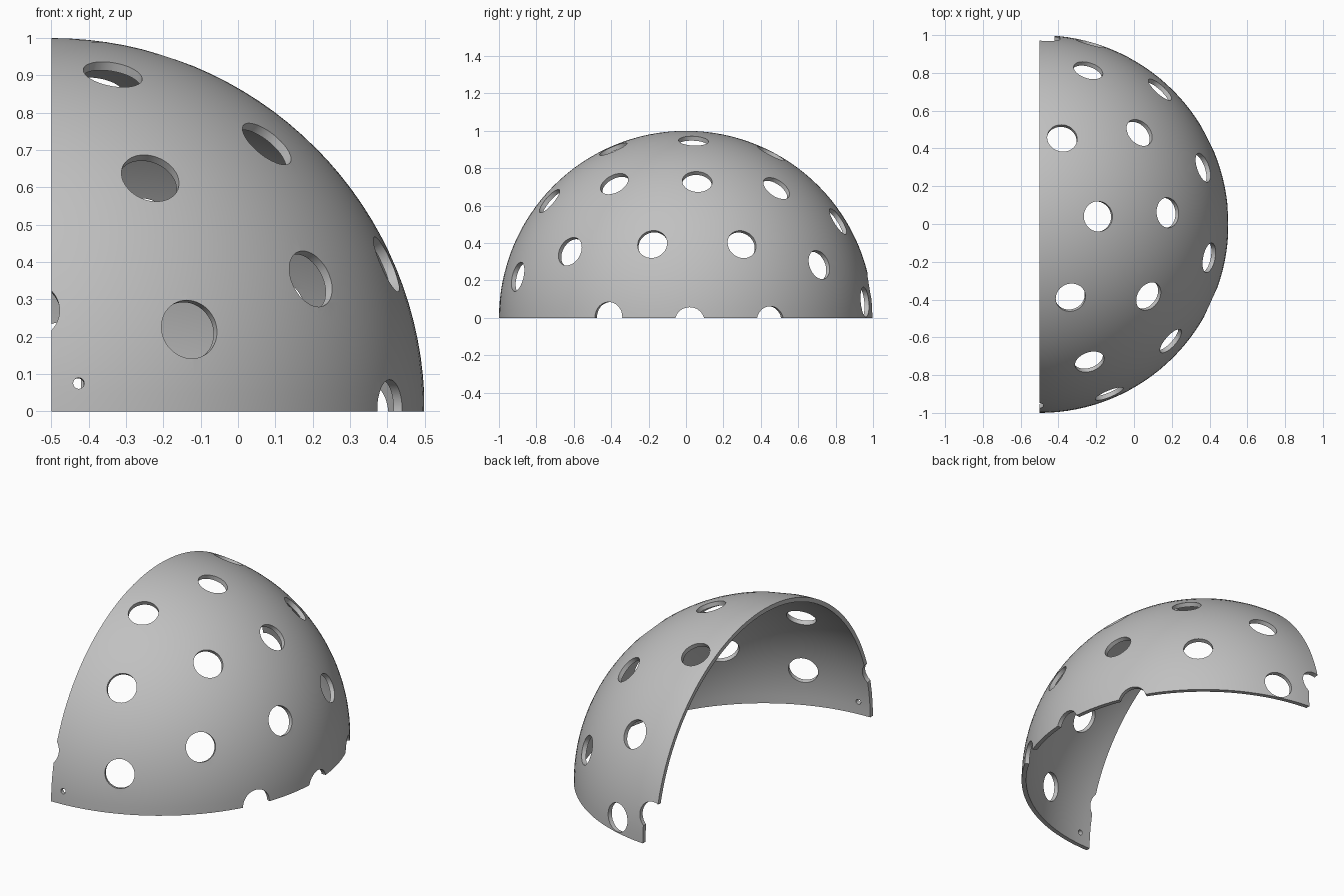
import bpy
import bmesh
from mathutils import Matrix, Vector

cube = bpy.data.objects.get("Cube")
if cube:
    bpy.data.objects.remove(cube, do_unlink=True)

CENTRE = Vector((-0.5, 0, 0))   # centre of the sphere the shell is cut from
THICKNESS = 0.025
HOLE = 0.08

# Directions from the sphere centre to each large hole
HOLES = [
    (0.31, 0.04, 0.945), (0.165, -0.39, 0.905), (0.12, 0.455, 0.88),
    (0.58, -0.385, 0.72), (0.68, 0.06, 0.73), (0.53, 0.485, 0.695),
    (0.265, -0.73, 0.625), (0.26, 0.82, 0.52), (0.695, -0.62, 0.355),
    (0.9, -0.18, 0.395), (0.87, 0.3, 0.395), (0.64, 0.715, 0.285),
    (0.37, -0.9, 0.22), (0.27, 0.96, 0.085), (0.91, -0.415, 0.005),
    (1, 0.02, -0.023), (0.89, 0.45, -0.018),
    (-0.058, -0.96, 0.27), (0.03, 0.985, 0.165),
]
PINHOLE = (0.073, -0.99, 0.075)


def add_object(name, bm):
    mesh = bpy.data.meshes.new(name)
    bm.to_mesh(mesh)
    bm.free()
    obj = bpy.data.objects.new(name, mesh)
    obj.location = CENTRE
    bpy.context.collection.objects.link(obj)
    return obj


def add_drill(bm, direction, radius, sides):
    """Cylinder pointing outward through the shell wall."""
    axis = Vector(direction).normalized()
    turn = axis.to_track_quat('Z', 'Y').to_matrix().to_4x4()
    bmesh.ops.create_cone(bm, cap_ends=True, segments=sides, radius1=radius,
                          radius2=radius, depth=0.2,
                          matrix=Matrix.Translation(axis) @ turn)


def add_box(name, low, high):
    low, high = Vector(low), Vector(high)
    bm = bmesh.new()
    bmesh.ops.create_cube(bm, size=1, matrix=Matrix.Translation((low + high) / 2)
                          @ Matrix.Diagonal((*(high - low), 1)))
    return add_object(name, bm)


def cut(target, tool, operation):
    modifier = target.modifiers.new(tool.name, 'BOOLEAN')
    modifier.operation = operation
    modifier.solver = 'EXACT'
    modifier.object = tool
    tool.hide_render = True
    tool.hide_set(True)
    bpy.context.view_layer.objects.active = target
    bpy.ops.object.modifier_apply(modifier=modifier.name)
    bpy.data.objects.remove(tool, do_unlink=True)


# Hollow sphere: outer skin and reversed inner skin
bm = bmesh.new()
bmesh.ops.create_uvsphere(bm, u_segments=128, v_segments=64, radius=1)
outer = set(bm.faces)
bmesh.ops.create_uvsphere(bm, u_segments=128, v_segments=64, radius=1 - THICKNESS)
bmesh.ops.reverse_faces(bm, faces=[f for f in bm.faces if f not in outer])
shell = add_object("perforated_quarter_shell", bm)

# Keep one quarter of the sphere
cut(shell, add_box("quarter_block", (0, -1.2, 0), (1.2, 1.2, 1.2)), 'INTERSECT')

# Drill the large holes and the pinhole
bm = bmesh.new()
for direction in HOLES:
    add_drill(bm, direction, HOLE, 48)
add_drill(bm, PINHOLE, 0.015, 20)
cut(shell, add_object("drills", bm), 'DIFFERENCE')

# Missing rear corner below the last hole
cut(shell, add_box("corner_block", (-0.1, 0.8, -0.1), (0.08, 1.2, 0.15)), 'DIFFERENCE')

# Grey plastic
grey = bpy.data.materials.new("grey_plastic")
grey.use_nodes = True
colour = (0.53, 0.53, 0.53, 1)
grey.diffuse_color = colour
grey.node_tree.nodes["Principled BSDF"].inputs["Base Color"].default_value = colour
shell.data.materials.clear()
shell.data.materials.append(grey)

bpy.ops.object.select_all(action='DESELECT')
shell.select_set(True)
bpy.context.view_layer.objects.active = shell
bpy.ops.object.shade_smooth_by_angle(angle=0.5)
